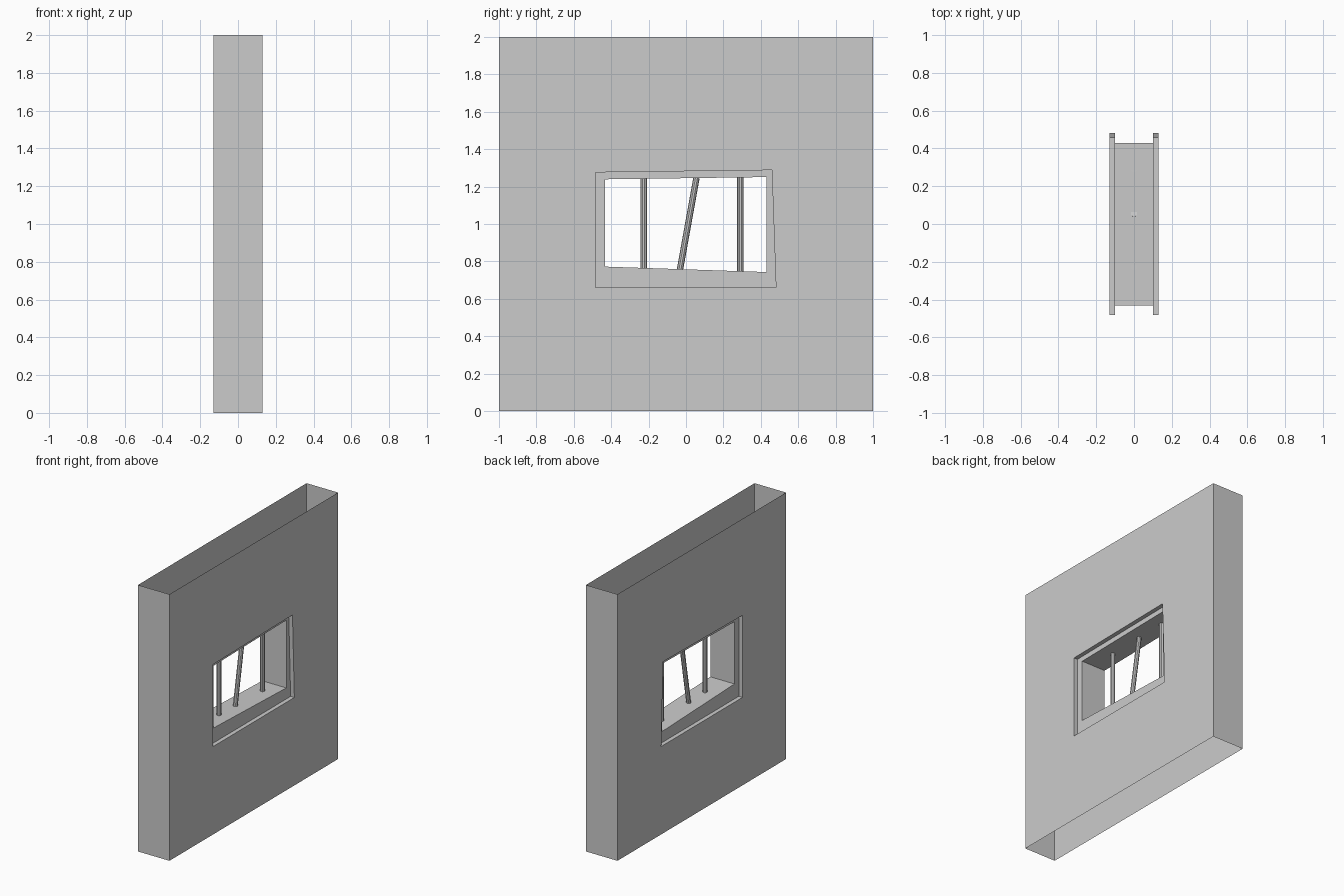
import bpy, bmesh
from mathutils import Vector

if "Cube" in bpy.data.objects:
    bpy.data.objects.remove(bpy.data.objects["Cube"])

# Profiles as (y, z), counter-clockwise seen from +x
WALL = [(-1, 0), (1, 0), (1, 2), (-1, 2)]
RECESS = [(-0.483, 0.66), (0.481, 0.66), (0.459, 1.288), (-0.483, 1.276)]
OPENING = [(-0.432, 0.772), (0.43, 0.743), (0.43, 1.251), (-0.432, 1.239)]
OUT, IN = 0.131, 0.1


def finish(bm, name):
    mesh = bpy.data.meshes.new(name)
    bm.to_mesh(mesh)
    bm.free()
    obj = bpy.data.objects.new(name, mesh)
    bpy.context.collection.objects.link(obj)
    return obj


def loft(name, sections, end_edges=()):
    """Skin (profile, x) sections; end_edges also join last section to first."""
    bm = bmesh.new()
    loops = [[bm.verts.new((x, y, z)) for y, z in prof] for prof, x in sections]

    def quad(a, b, i):
        j = (i + 1) % 4
        bm.faces.new((a[i], a[j], b[j], b[i]))

    for a, b in zip(loops, loops[1:]):
        for i in range(4):
            quad(a, b, i)
    for i in end_edges:
        quad(loops[-1], loops[0], i)
    return finish(bm, name)


def bar(name, bottom, top, radius=0.017):
    a, b = Vector(bottom), Vector(top)
    bm = bmesh.new()
    bmesh.ops.create_cone(bm, cap_ends=True, segments=10, radius1=radius,
                          radius2=radius, depth=(b - a).length)
    obj = finish(bm, name)
    obj.location = (a + b) / 2
    obj.rotation_euler = (b - a).to_track_quat('Z', 'Y').to_euler()
    return obj


# Hollow wall: open top and bottom, closed ends, stepped window through it
loft("wall_with_window",
     [(WALL, OUT), (RECESS, OUT), (RECESS, IN), (OPENING, IN),
      (OPENING, -IN), (RECESS, -IN), (RECESS, -OUT), (WALL, -OUT)],
     end_edges=(1, 3))

# Window bars, the middle one crooked
bar("left_bar", (0, -0.226, 0.765), (0, -0.226, 1.242))
bar("middle_bar", (0, -0.032, 0.758), (0, 0.056, 1.247))
bar("right_bar", (0, 0.291, 0.747), (0, 0.291, 1.249))
